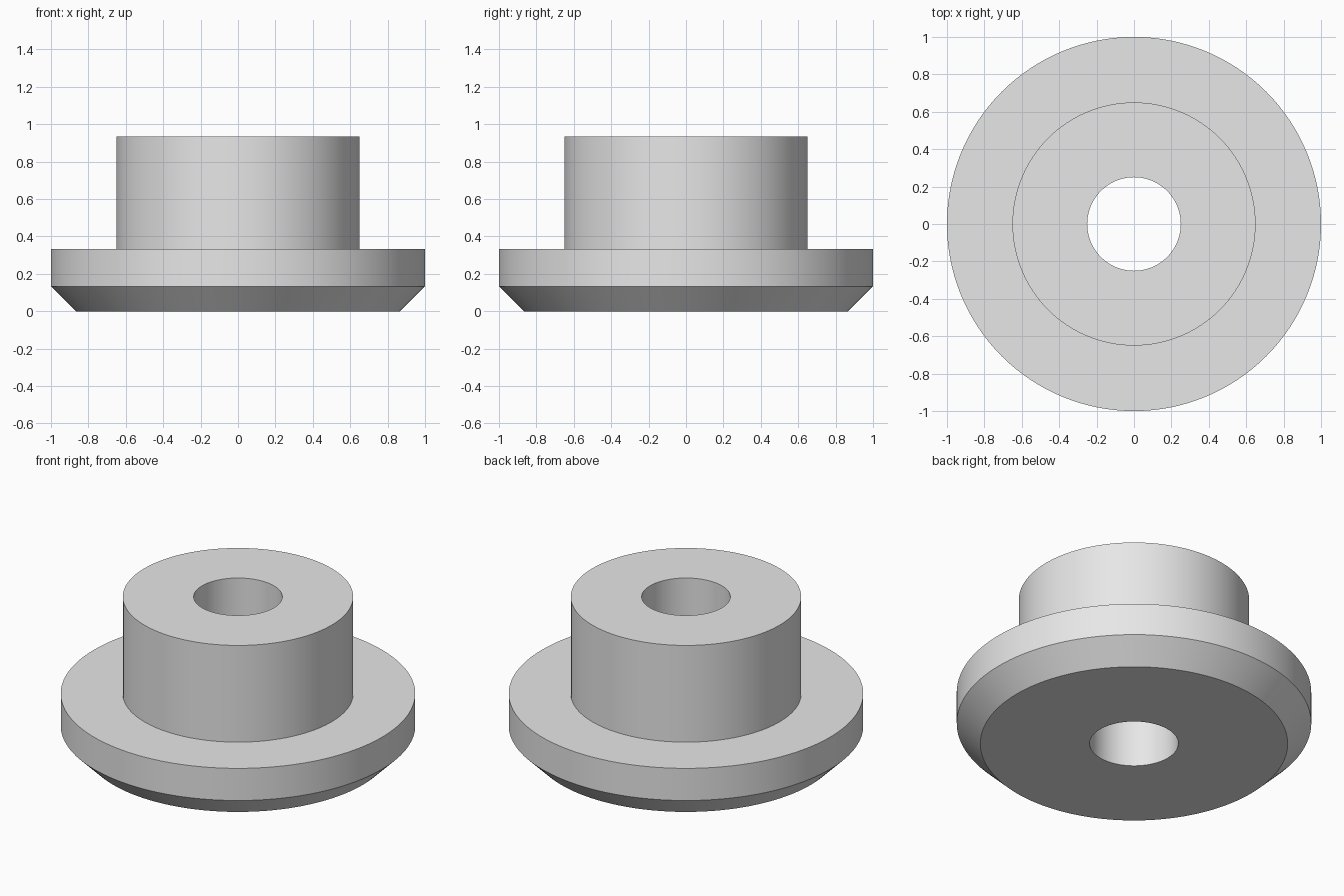
import bpy
import bmesh
import math

if "Cube" in bpy.data.objects:
    bpy.data.objects.remove(bpy.data.objects["Cube"])

SEGMENTS = 128

# Closed cross-section (radius, height): chamfered flange, hub and through bore
PROFILE = [
    (0.25, 0.0), (0.867, 0.0), (1.0, 0.133), (1.0, 0.333),
    (0.65, 0.333), (0.65, 0.935), (0.25, 0.935),
]


def lathe(name, profile, material):
    """Revolve a closed profile around the z axis."""
    bm = bmesh.new()
    rings = []
    for i in range(SEGMENTS):
        a = 2 * math.pi * i / SEGMENTS
        rings.append([bm.verts.new((r * math.cos(a), r * math.sin(a), z))
                      for r, z in profile])
    n = len(profile)
    for i in range(SEGMENTS):
        here, there = rings[i], rings[(i + 1) % SEGMENTS]
        for j in range(n):
            k = (j + 1) % n
            bm.faces.new((here[j], there[j], there[k], here[k]))
    bmesh.ops.recalc_face_normals(bm, faces=bm.faces)
    mesh = bpy.data.meshes.new(name)
    bm.to_mesh(mesh)
    bm.free()
    mesh.materials.append(material)
    obj = bpy.data.objects.new(name, mesh)
    bpy.context.collection.objects.link(obj)
    return obj


grey = bpy.data.materials.new("light_grey")
grey.diffuse_color = (0.8, 0.8, 0.8, 1.0)
grey.use_nodes = True
grey.node_tree.nodes["Principled BSDF"].inputs["Base Color"].default_value = grey.diffuse_color

# Flanged bushing, smooth around with sharp rims
bushing = lathe("flanged_bushing", PROFILE, grey)
bpy.context.view_layer.objects.active = bushing
bushing.select_set(True)
bpy.ops.object.shade_smooth_by_angle(angle=math.radians(30))
